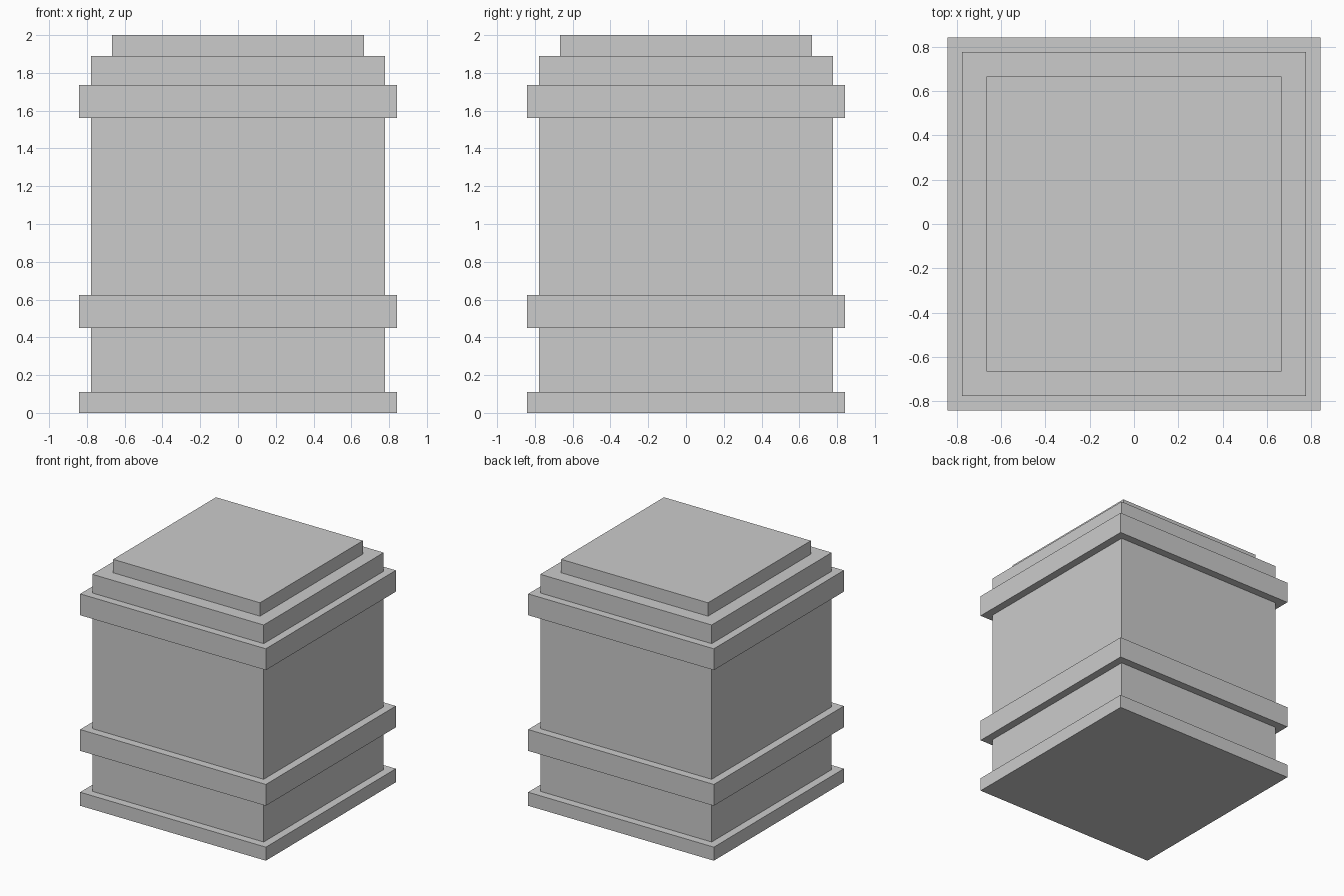
import bpy

if "Cube" in bpy.data.objects:
    bpy.data.objects.remove(bpy.data.objects["Cube"])


def slab(name, half, z0, z1):
    """Square block centred on the z axis, spanning z0 to z1."""
    bpy.ops.mesh.primitive_cube_add(size=1, location=(0, 0, (z0 + z1) / 2))
    obj = bpy.context.object
    obj.name = name
    obj.scale = (2 * half, 2 * half, z1 - z0)
    bpy.ops.object.transform_apply(location=False, rotation=False, scale=True)
    return obj


WIDE, BODY, CAP = 0.842, 0.777, 0.666

# Foot, main body and top cap
slab("base_plinth", WIDE, 0.0, 0.111)
slab("main_body", BODY, 0.111, 1.89)
slab("top_cap", CAP, 1.89, 2.0)

# Raised bands wrapped around the body
for name, z0 in (("lower_band", 0.45), ("upper_band", 1.562)):
    slab(name, WIDE, z0, z0 + 0.175)
